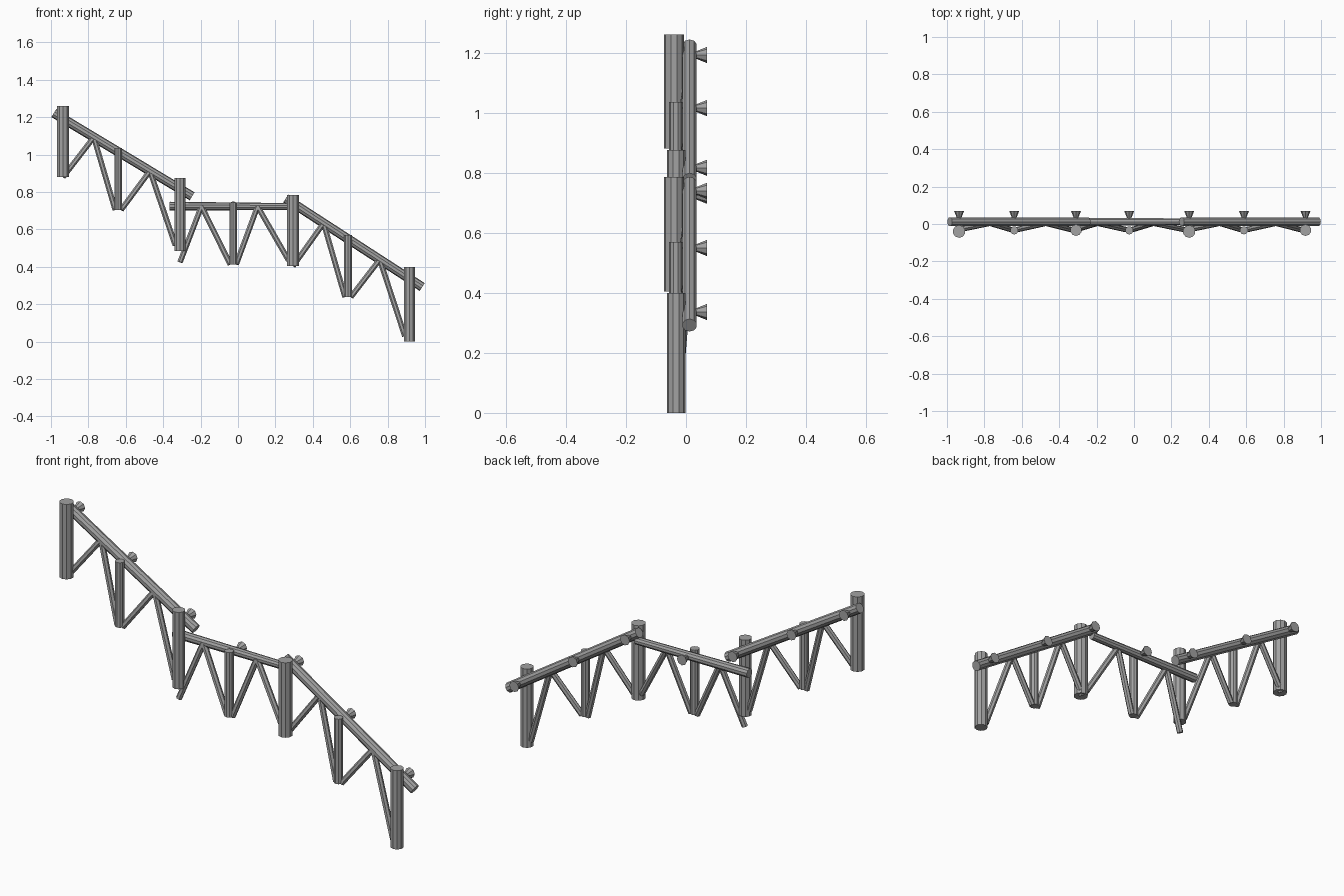
import bpy
from mathutils import Vector

cube = bpy.data.objects.get("Cube")
if cube:
    bpy.data.objects.remove(cube, do_unlink=True)

wood = bpy.data.materials.new("weathered grey wood")
wood.use_nodes = True
grey = (0.36, 0.36, 0.36, 1)
wood.diffuse_color = grey
wood.node_tree.nodes["Principled BSDF"].inputs["Base Color"].default_value = grey


def pole(name, start, end, radius, end_radius=None, sides=10):
    """Flat-faced, optionally tapered log between two points."""
    start, end = Vector(start), Vector(end)
    axis = end - start
    bpy.ops.mesh.primitive_cone_add(
        vertices=sides, radius1=radius, radius2=end_radius or radius,
        depth=axis.length, location=(start + end) / 2,
        rotation=axis.to_track_quat('Z', 'Y').to_euler())
    log = bpy.context.object
    log.name = name
    log.data.materials.append(wood)


def upright(name, x, y, low, high, radius):
    pole(name, (x, y, low), (x, y, high), radius)


def peg(x, z):
    """Flared peg sticking out behind the rail."""
    pole("rail_peg", (x, 0.02, z), (x, 0.07, z), 0.007, 0.027, sides=8)


def brace(foot_x, foot_z, head_x, head_z):
    """Thin diagonal from a post foot up to the rail."""
    pole("brace", (foot_x, -0.03, foot_z), (head_x, 0.004, head_z), 0.015, sides=7)


def height_on(rail, x):
    """Height of a rail's centre line at x."""
    (start_x, start_z), (end_x, end_z) = rail
    return start_z + (end_z - start_z) * (x - start_x) / (end_x - start_x)


# Main posts: x, bottom, top
main_posts = [(-0.935, 0.88, 1.26), (-0.31, 0.485, 0.875),
              (0.295, 0.405, 0.785), (0.917, 0, 0.4)]
for index, (x, low, high) in enumerate(main_posts):
    stout = index % 2 == 0
    upright("main_post", x, -0.04 if stout else -0.033, low, high,
            0.034 if stout else 0.031)

# Spans: rail ends (x, z), rail radii, first brace reach, drop of the first foot
spans = [
    ("upper", ((-0.985, 1.222), (-0.245, 0.777)), 0.025, 0.025, 0.13, 0),
    ("middle", ((-0.365, 0.725), (0.27, 0.722)), 0.023, 0.019, 0.17, 0.06),
    ("lower", ((0.255, 0.765), (0.985, 0.292)), 0.025, 0.025, 0.13, 0),
]
for span, left, right in zip(spans, main_posts, main_posts[1:]):
    name, rail, radius, end_radius, reach, drop = span
    (start_x, start_z), (end_x, end_z) = rail
    pole(name + "_rail", (start_x, 0.012, start_z), (end_x, 0.012, end_z),
         radius, end_radius)

    # Slim post halfway along the span
    middle = (left[0] + right[0]) / 2 - 0.018
    top = height_on(rail, middle) + 0.02
    foot = top - 0.33
    upright(name + "_slim_post", middle, -0.034, foot, top, 0.022)

    # Pegs at the slim post and at each main post the rail belongs to
    peg(middle, height_on(rail, middle))
    if name != "middle":
        for post in (left, right):
            peg(post[0], height_on(rail, post[0]))

    # Zigzag braces, two meeting at each point on the rail
    first = middle - reach
    second = first + 0.3
    first_z, second_z = height_on(rail, first), height_on(rail, second)
    brace(left[0], left[1] - drop, first, first_z)
    brace(middle - 0.016, foot, first, first_z)
    brace(middle + 0.016, foot, second, second_z)
    brace(right[0] - 0.025, right[1] + 0.03, second, second_z)
